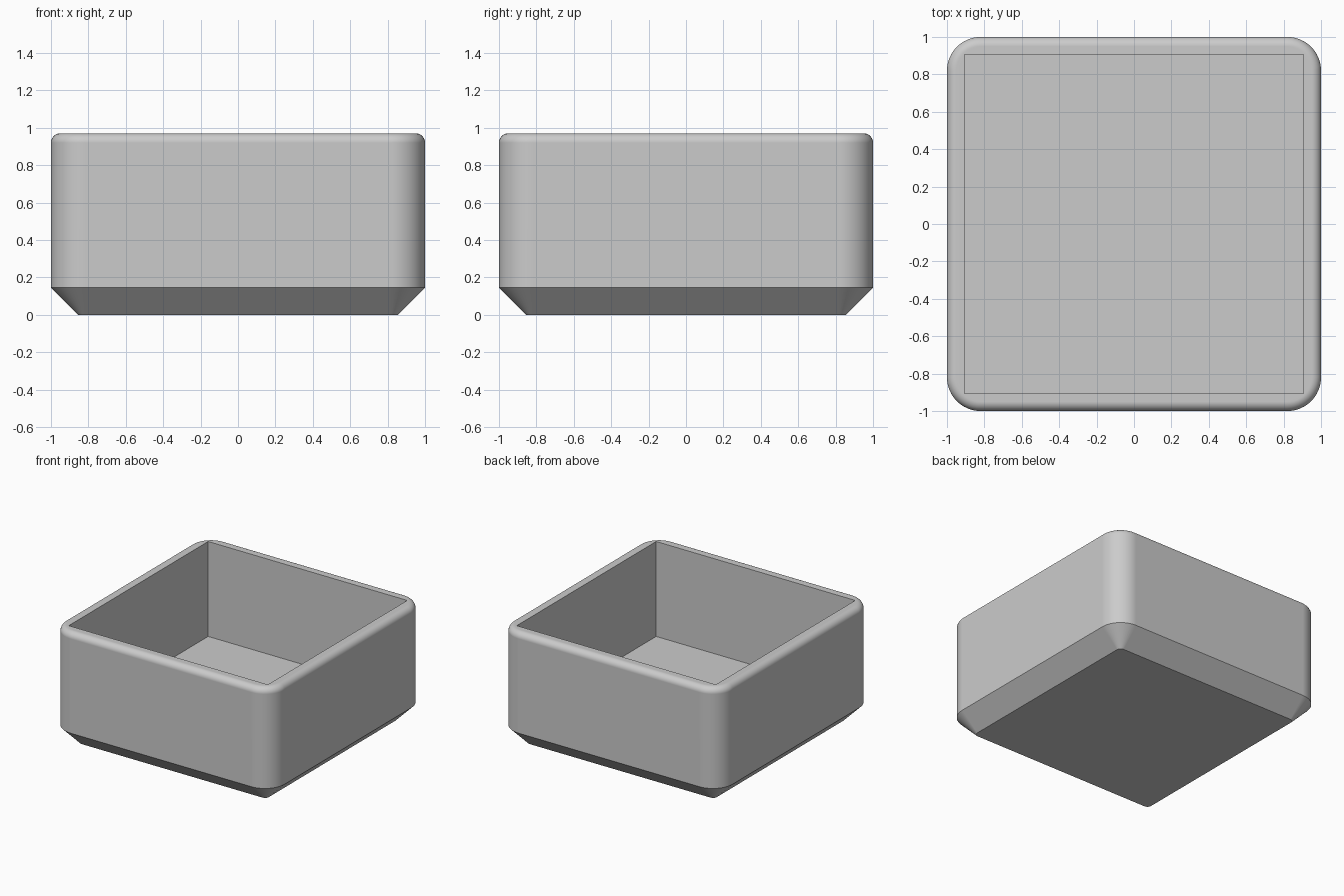
import bpy, bmesh, math

if "Cube" in bpy.data.objects:
    bpy.data.objects.remove(bpy.data.objects["Cube"])

HEIGHT, FLOOR_Z = 0.97, 0.19
CORNER, FILLET, CHAMFER = 0.18, 0.05, 0.145
INNER, SEGS = 0.905, 12

bm = bmesh.new()


def ring(half, radius, z):
    """Rounded square loop, SEGS + 1 points on each corner."""
    verts = []
    c = half - radius
    for k in range(4):
        sx, sy = ((1, 1), (-1, 1), (-1, -1), (1, -1))[k]
        for i in range(SEGS + 1):
            a = math.pi / 2 * (k + i / SEGS)
            verts.append(bm.verts.new((sx * c + radius * math.cos(a),
                                       sy * c + radius * math.sin(a), z)))
    return verts


def square(half, z):
    return [bm.verts.new((x * half, y * half, z))
            for x, y in ((1, 1), (-1, 1), (-1, -1), (1, -1))]


def bridge(a, b):
    n = len(a)
    for i in range(n):
        j = (i + 1) % n
        bm.faces.new((a[i], a[j], b[j], b[i]))


# Outer shell: chamfered foot, straight wall, rounded rim
rings = [ring(1 - CHAMFER, CORNER - CHAMFER, 0), ring(1, CORNER, CHAMFER)]
for i in range(SEGS + 1):
    a = math.pi / 2 * i / SEGS
    d = FILLET * (1 - math.cos(a))
    rings.append(ring(1 - d, CORNER - d, HEIGHT - FILLET + FILLET * math.sin(a)))
for lower, upper in zip(rings, rings[1:]):
    bridge(lower, upper)
bm.faces.new(rings[0][::-1])

# Flat rim joining the rounded outside to the square cavity
top, mouth = rings[-1], square(INNER, HEIGHT)
n = SEGS + 1
for k in range(4):
    for i in range(SEGS):
        bm.faces.new((top[k * n + i], top[k * n + i + 1], mouth[k]))
    bm.faces.new((top[k * n + SEGS], top[(k + 1) % 4 * n], mouth[(k + 1) % 4], mouth[k]))

# Square cavity with a flat floor
floor = square(INNER, FLOOR_Z)
bridge(mouth, floor)
bm.faces.new(floor)
bmesh.ops.recalc_face_normals(bm, faces=bm.faces)

mesh = bpy.data.meshes.new("open_box")
bm.to_mesh(mesh)
bm.free()
grey = bpy.data.materials.new("light grey")
grey.diffuse_color = (0.6, 0.6, 0.6, 1)
grey.use_nodes = True
grey.node_tree.nodes["Principled BSDF"].inputs["Base Color"].default_value = grey.diffuse_color
mesh.materials.append(grey)
box = bpy.data.objects.new("open_box", mesh)
bpy.context.collection.objects.link(box)
bpy.context.view_layer.objects.active = box
box.select_set(True)
bpy.ops.object.shade_smooth_by_angle(angle=math.radians(30))

# Keep the broad panels evenly shaded
weighted = box.modifiers.new("weighted_normals", 'WEIGHTED_NORMAL')
weighted.keep_sharp = True
